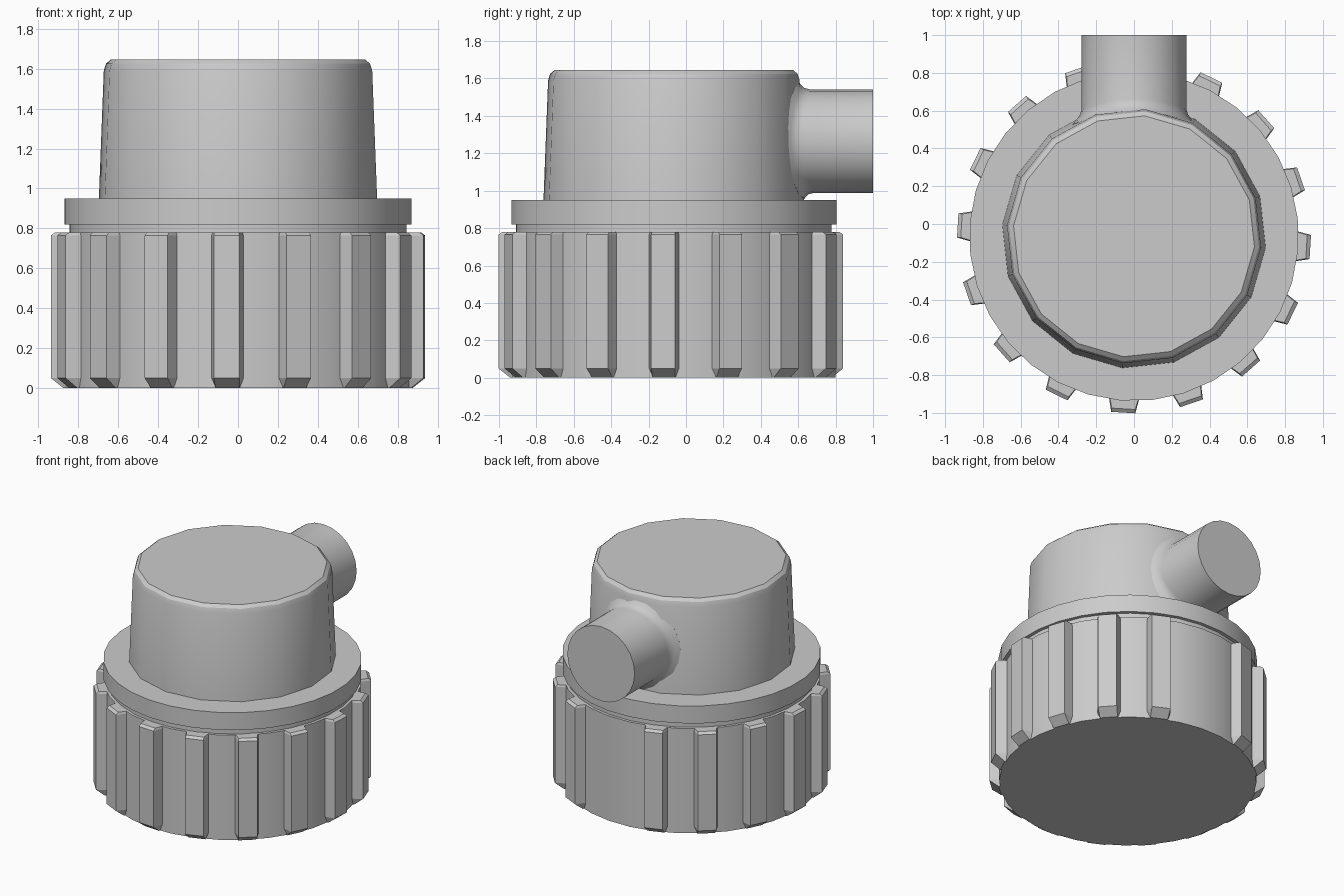
import bpy, bmesh
from math import sin, cos, radians, sqrt, tau

if "Cube" in bpy.data.objects:
    bpy.data.objects.remove(bpy.data.objects["Cube"])

CY = -0.065                      # axis of the round body in y


def make_object(name, bm, angle=32):
    bmesh.ops.recalc_face_normals(bm, faces=bm.faces)
    mesh = bpy.data.meshes.new(name)
    bm.to_mesh(mesh)
    bm.free()
    ob = bpy.data.objects.new(name, mesh)
    bpy.context.collection.objects.link(ob)
    bpy.ops.object.select_all(action='DESELECT')
    ob.select_set(True)
    bpy.context.view_layer.objects.active = ob
    if angle:
        bpy.ops.object.shade_smooth_by_angle(angle=radians(angle))
    return ob


def skin(bm, rings):
    """Bridge successive rings of points and cap both ends."""
    loops = [[bm.verts.new(p) for p in ring] for ring in rings]
    n = len(loops[0])
    for a, b in zip(loops, loops[1:]):
        for i in range(n):
            j = (i + 1) % n
            bm.faces.new((a[i], a[j], b[j], b[i]))
    bm.faces.new(loops[0][::-1])
    bm.faces.new(loops[-1])


def lathe(name, profile, sides, offset=-5):
    bm = bmesh.new()
    start = radians(offset)
    skin(bm, [[(r * cos(start + tau * i / sides), CY + r * sin(start + tau * i / sides), z)
               for i in range(sides)] for r, z in profile])
    return make_object(name, bm)


# Round body: grip, neck, flange and dome
lathe("grip_ring", [(0.868, 0), (0.868, 0.78)], 32)
lathe("neck", [(0.847, 0.77), (0.847, 0.83)], 32)
lathe("flange", [(0.872, 0.82), (0.872, 0.95)], 32)
DOME = [(0.70, 0.94), (0.675, 1.59), (0.664, 1.625), (0.64, 1.645)]
lathe("dome", DOME, 16)

# Grip ribs: tapered teeth with chamfered ends, one left out under the pipe
bm = bmesh.new()
for k in range(16):
    if k == 4:
        continue
    a = radians(-3.5 + 22.5 * k)
    rings = []
    # z, outer radius, outer half width, base half width
    for z, ro, wo, wb in ((0.0, 0.872, 0.06, 0.062), (0.05, 0.935, 0.064, 0.084),
                          (0.765, 0.935, 0.064, 0.084), (0.78, 0.915, 0.062, 0.08)):
        pts = [(0.84, -wb), (ro, -wo), (ro, wo), (0.84, wb)]
        rings.append([(r * cos(a) - t * sin(a), CY + r * sin(a) + t * cos(a), z)
                      for r, t in pts])
    skin(bm, rings)
make_object("grip_ribs", bm, angle=0)


# Side pipe with a small fillet that follows the dome
PZ, SIDES = 1.265, 24


def dome_y(x, z):
    r = 0.70 - 0.025 * (z - 0.94) / 0.65
    return CY + sqrt(r * r - x * x)


bm = bmesh.new()
rings = []
for r, lift in ((0.27, -0.12), (0.325, -0.012), (0.298, 0.006), (0.284, 0.022), (0.277, 0.05), (0.277, None)):
    ring = []
    for i in range(SIDES):
        x, z = r * cos(tau * i / SIDES), PZ + r * sin(tau * i / SIDES)
        ring.append((x, 1.0 if lift is None else dome_y(x, z) + lift, z))
    rings.append(ring)
skin(bm, rings)
make_object("side_pipe", bm, angle=40)
